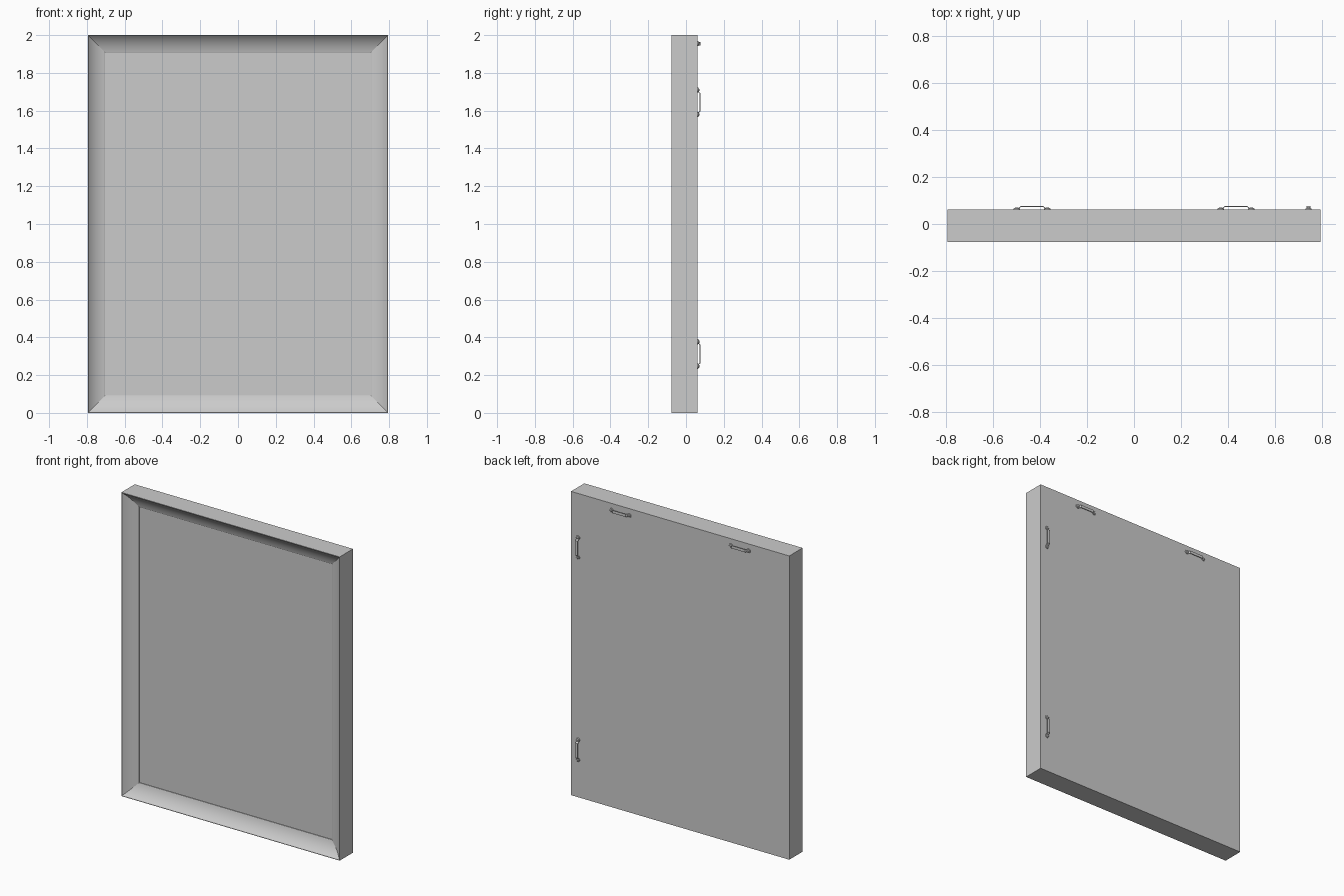
import bpy, bmesh, math
from mathutils import Matrix, Vector

if "Cube" in bpy.data.objects:
    bpy.data.objects.remove(bpy.data.objects["Cube"])

W, H = 0.795, 2.0          # half width, height
FRONT, BACK = -0.0775, 0.061

grey = bpy.data.materials.new("plain grey")
grey.diffuse_color = (0.6, 0.6, 0.6, 1)
grey.use_nodes = True
grey.node_tree.nodes["Principled BSDF"].inputs["Base Color"].default_value = grey.diffuse_color


def finish(bm, name, angle=None):
    bmesh.ops.recalc_face_normals(bm, faces=bm.faces)
    me = bpy.data.meshes.new(name)
    bm.to_mesh(me)
    bm.free()
    me.materials.append(grey)
    ob = bpy.data.objects.new(name, me)
    bpy.context.collection.objects.link(ob)
    if angle:
        bpy.ops.object.select_all(action='DESELECT')
        ob.select_set(True)
        bpy.context.view_layer.objects.active = ob
        bpy.ops.object.shade_smooth_by_angle(angle=math.radians(angle))
    return ob


def rect(bm, inset, y):
    a, lo, hi = W - inset, inset, H - inset
    return [bm.verts.new(p) for p in ((-a, y, lo), (a, y, lo), (a, y, hi), (-a, y, hi))]


# Frame: hollow moulding profile swept round the rectangle, with a flat back
def bezier(a, b, c, t):
    return a.lerp(b, t).lerp(b.lerp(c, t), t)


a, b, c = Vector((0.003, FRONT)), Vector((0.036, -0.040)), Vector((0.089, -0.027))
profile = [(0, BACK), (0, FRONT)] + [tuple(bezier(a, b, c, i / 12)) for i in range(13)]
profile += [(0.092, -0.025), (0.092, -0.020)]
bm = bmesh.new()
loops = [rect(bm, i, y) for i, y in profile]
for l0, l1 in zip(loops, loops[1:]):
    for k in range(4):
        n = (k + 1) % 4
        bm.faces.new((l0[k], l0[n], l1[n], l1[k]))
bm.faces.new(loops[0])
# Front panel closes the recess
bm.faces.new(loops[-1])
finish(bm, "frame_and_panel", 10)


# Hanger: raised strap between two round screwed feet, built along local x
def hanger(name, x, z, upright):
    bm = bmesh.new()
    path = [(-0.066, 0.002), (-0.057, 0.003), (-0.048, 0.0135),
            (0.048, 0.0135), (0.057, 0.003), (0.066, 0.002)]
    w, t = 0.009, 0.002
    rings = [[bm.verts.new((px, py + dy, dz)) for dy, dz in
              ((-t, -w), (t, -w), (t * 1.5, 0), (t, w), (-t, w))] for px, py in path]
    for r0, r1 in zip(rings, rings[1:]):
        for k in range(5):
            n = (k + 1) % 5
            bm.faces.new((r0[k], r0[n], r1[n], r1[k]))
    bm.faces.new(rings[0])
    bm.faces.new(rings[-1])
    for s in (-1, 1):
        # foot disc and screw head
        for r1, r2, y0, y1 in ((0.014, 0.013, -0.001, 0.006), (0.009, 0.005, 0.006, 0.010)):
            m = Matrix.Translation((s * 0.065, (y0 + y1) / 2, 0)) @ Matrix.Rotation(-math.pi / 2, 4, 'X')
            bmesh.ops.create_cone(bm, cap_ends=True, segments=20, radius1=r1, radius2=r2,
                                  depth=y1 - y0, matrix=m)
    m = Matrix.Translation((x, BACK, z))
    if upright:
        m = m @ Matrix.Rotation(math.pi / 2, 4, 'Y')
    bm.transform(m)
    finish(bm, name, 30)


for side, x in (("left", -0.435), ("right", 0.435)):
    hanger("top_hanger_" + side, x, 1.955, False)
for side, z in (("lower", 0.312), ("upper", 1.645)):
    hanger("side_hanger_" + side, 0.744, z, True)
